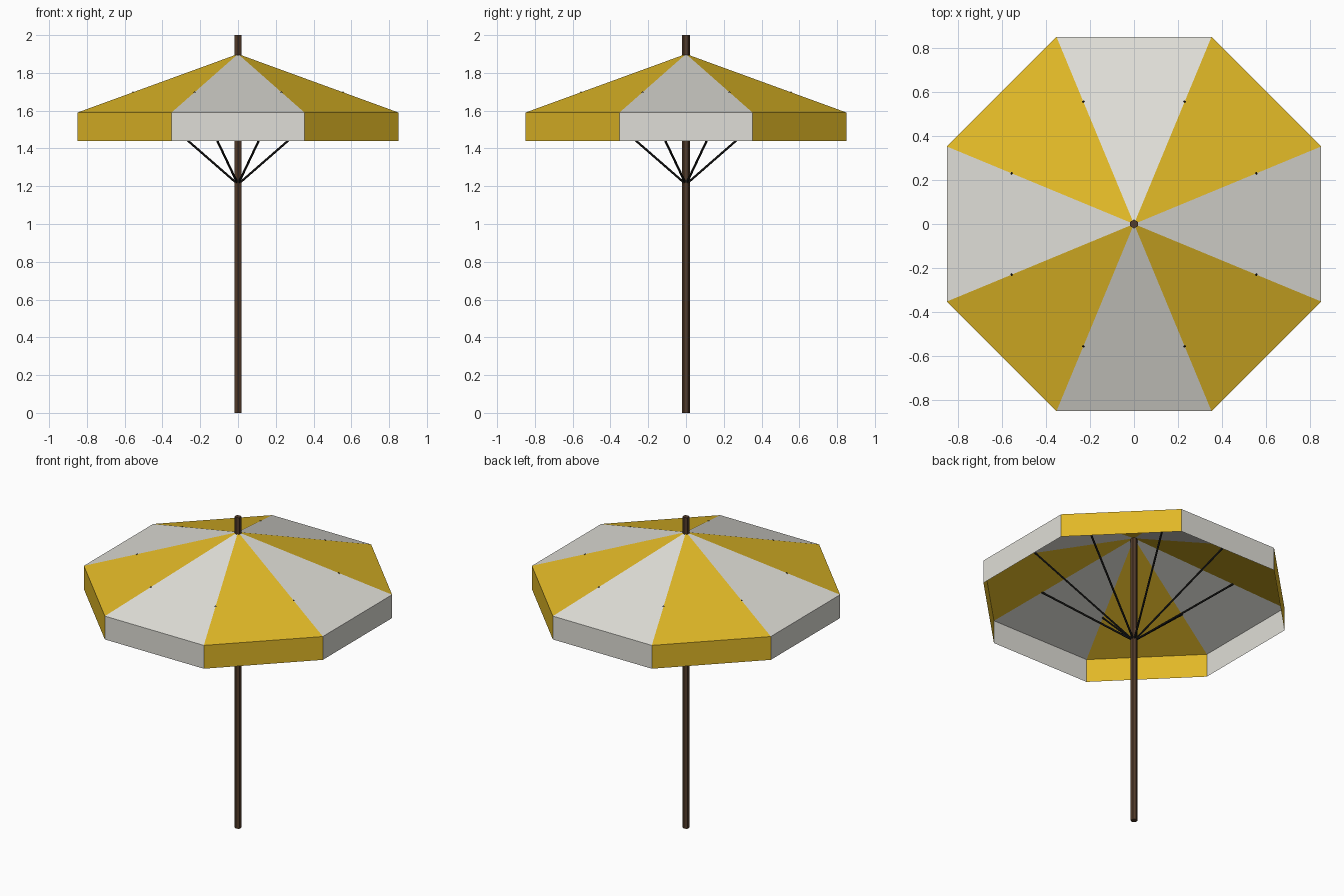
import bpy, bmesh, math
from mathutils import Vector

if "Cube" in bpy.data.objects:
    bpy.data.objects.remove(bpy.data.objects["Cube"])


def material(name, rgb):
    m = bpy.data.materials.new(name)
    m.diffuse_color = (*rgb, 1)
    m.use_nodes = True
    m.node_tree.nodes["Principled BSDF"].inputs["Base Color"].default_value = m.diffuse_color
    return m


yellow = material("yellow fabric", (0.75, 0.48, 0.02))
white = material("off white fabric", (0.74, 0.73, 0.68))
brown = material("brown wood", (0.085, 0.045, 0.024))
black = material("dark metal", (0.012, 0.012, 0.011))


def add_object(name, bm, mats):
    mesh = bpy.data.meshes.new(name)
    bm.to_mesh(mesh)
    bm.free()
    for m in mats:
        mesh.materials.append(m)
    obj = bpy.data.objects.new(name, mesh)
    bpy.context.collection.objects.link(obj)
    return obj


def rod(name, a, b, radius, sides, mat):
    a, b = Vector(a), Vector(b)
    bpy.ops.mesh.primitive_cylinder_add(vertices=sides, radius=radius,
                                        depth=(b - a).length, location=(a + b) / 2)
    obj = bpy.context.object
    obj.name = name
    d = b - a
    if d.xy.length > 1e-6:
        obj.rotation_euler = d.to_track_quat('Z', 'Y').to_euler()
    obj.data.materials.append(mat)


def polar(r, k, z):
    a = math.radians(22.5 + 45 * k)
    return (r * math.cos(a), r * math.sin(a), z)


# Octagonal canopy with hanging valance, panels alternate in colour
R = 0.85 / math.cos(math.radians(22.5))
bm = bmesh.new()
apex = bm.verts.new((0, 0, 1.9))
rim = [bm.verts.new(polar(R, k, 1.59)) for k in range(8)]
hem = [bm.verts.new(polar(R, k, 1.44)) for k in range(8)]
for k in range(8):
    n = (k + 1) % 8
    top = bm.faces.new((apex, rim[k], rim[n]))
    side = bm.faces.new((rim[k], hem[k], hem[n], rim[n]))
    # panels facing the axes are white, diagonal ones yellow
    top.material_index = side.material_index = k % 2
add_object("canopy", bm, [yellow, white])

# Centre pole
rod("pole", (0, 0, 0), (0, 0, 2), 0.02, 6, brown)

# Struts from the pole to the canopy seams
for k in range(8):
    rod(f"strut_{k + 1}", (0, 0, 1.21), polar(0.605, k, 1.697), 0.006, 6, black)
